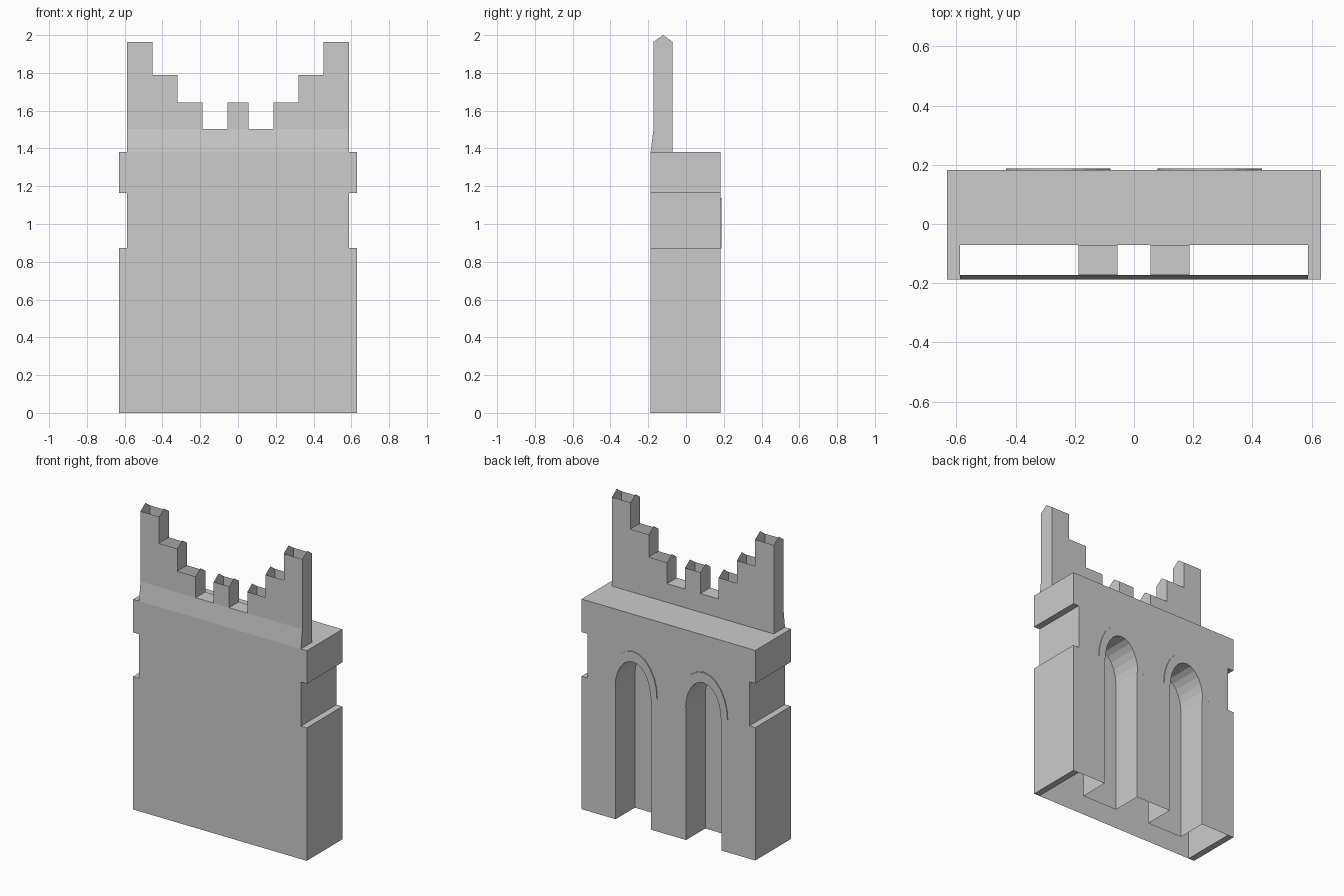
import bpy, bmesh, math
from mathutils import Vector

if "Cube" in bpy.data.objects:
    bpy.data.objects.remove(bpy.data.objects["Cube"])

# Main measurements
CORE, SIDE = 0.588, 0.631            # half widths of core and side bands
FRONT, BACK, TRIM = -0.1875, 0.182, 0.1875
PF, PB = -0.172, -0.071              # parapet front and back
SHELF, SILL = 1.38, 1.503            # body top, lowest crenel
NICHE_X, SPRING = 0.256, 0.87


def half_object(name, faces):
    """Build the right half from (points, facing) pairs and mirror it."""
    bm = bmesh.new()
    for pts, facing in faces:
        f = bm.faces.new([bm.verts.new(p) for p in pts])
        f.normal_update()
        if f.normal.dot(Vector(facing)) < 0:
            f.normal_flip()
    bmesh.ops.remove_doubles(bm, verts=bm.verts, dist=1e-5)
    me = bpy.data.meshes.new(name)
    bm.to_mesh(me)
    bm.free()
    ob = bpy.data.objects.new(name, me)
    bpy.context.collection.objects.link(ob)
    m = ob.modifiers.new("mirror", 'MIRROR')
    m.use_clip = True
    return ob


def at_y(pts, y):
    return [(x, y, z) for x, z in pts]


def rect_x(x, y0, y1, z0, z1):
    return [(x, y0, z0), (x, y1, z0), (x, y1, z1), (x, y0, z1)]


def rect_y(y, x0, x1, z0, z1):
    return [(x0, y, z0), (x1, y, z0), (x1, y, z1), (x0, y, z1)]


def rect_z(z, x0, x1, y0, y1):
    return [(x0, y0, z), (x1, y0, z), (x1, y1, z), (x0, y1, z)]


def arch(rx, rz, n=12):
    """Half ellipse from the inner to the outer spring point."""
    return [(NICHE_X - rx * math.cos(math.pi * i / n),
             SPRING + rz * math.sin(math.pi * i / n)) for i in range(n + 1)]


UP, DOWN, OUT, IN = (0, 0, 1), (0, 0, -1), (1, 0, 0), (-1, 0, 0)
FWD, REAR = (0, -1, 0), (0, 1, 0)

# Hollow core of the wall, open underneath, with arched openings in the back
inner = arch(0.128, 0.2)
opening = [(inner[0][0], 0)] + inner + [(inner[-1][0], 0)]
half_object("wall_core", [
    (rect_y(FRONT, 0, CORE, 0, SHELF), FWD),
    (at_y([(0, 0)] + opening + [(CORE, 0), (CORE, SHELF), (0, SHELF)], BACK), REAR),
    (rect_x(CORE, FRONT, BACK, 0, SHELF), OUT),
    (rect_z(SHELF, 0, CORE, PB, BACK), UP),
])

# Arched niches
depth = -0.017
faces = [(at_y(opening, depth), REAR)]
for (xa, za), (xb, zb) in zip(opening, opening[1:]):
    facing = (NICHE_X - (xa + xb) / 2, 0, min(0, SPRING - (za + zb) / 2))
    faces.append(([(xa, BACK, za), (xb, BACK, zb), (xb, depth, zb), (xa, depth, za)], facing))
half_object("arched_niches", faces)

# Thin raised mouldings round the arches
outer = arch(0.176, 0.267)
faces = []
for a, b, c, d in zip(inner, inner[1:], outer[1:], outer):
    mid = (c[0] + d[0]) / 2 - NICHE_X, 0, (c[1] + d[1]) / 2 - SPRING
    faces.append((at_y([a, b, c, d], TRIM), REAR))
    for (p, q), s in (((d, c), 1), ((a, b), -1)):
        faces.append(([(p[0], BACK, p[1]), (q[0], BACK, q[1]),
                       (q[0], TRIM, q[1]), (p[0], TRIM, p[1])], Vector(mid) * s))
half_object("arch_mouldings", faces)

# Side bands above and below the recess
faces = []
for z0, z1 in ((0, 0.873), (1.163, SHELF)):
    faces += [(rect_x(SIDE, FRONT, BACK, z0, z1), OUT),
              (rect_y(FRONT, CORE, SIDE, z0, z1), FWD),
              (rect_y(BACK, CORE, SIDE, z0, z1), REAR),
              (rect_z(z1, CORE, SIDE, FRONT, BACK), UP),
              (rect_z(z0, CORE, SIDE, FRONT, BACK), DOWN)]
half_object("side_bands", faces)

# Stepped parapet: open-topped merlons with small gabled ends
steps = [(0.056, 1.642), (0.188, SILL), (0.32, 1.642), (0.453, 1.79), (CORE, 1.964)]
PEAK, MID = 0.036, (PF + PB) / 2
outline, x0 = [], 0
for x1, z in steps:
    outline += [(x0, z), (x1, z)]
    x0 = x1


def gable(x, z0, z1):
    return [(x, PF, z0), (x, PB, z0), (x, PB, z1), (x, MID, z1 + PEAK), (x, PF, z1)]


faces = [
    (at_y([(0, SILL - 0.001)] + outline + [(CORE, SILL - 0.001)], PF), FWD),
    (at_y([(0, SHELF)] + outline + [(CORE, SHELF)], PB), REAR),
    ([(0, FRONT, SHELF), (CORE, FRONT, SHELF), (CORE, PF, SILL), (0, PF, SILL)], FWD),
    ([(CORE, FRONT, SHELF), (CORE, PB, SHELF), (CORE, PB, SILL), (CORE, PF, SILL)], OUT),
    (rect_z(SILL, 0.056, 0.188, PF, PB), UP),
    (gable(CORE, SILL, steps[-1][1]), OUT),
]
for (x, za), (_, zb) in zip(steps, steps[1:]):
    faces.append((gable(x, min(za, zb), max(za, zb)), OUT if za > zb else IN))
half_object("stepped_parapet", faces)
